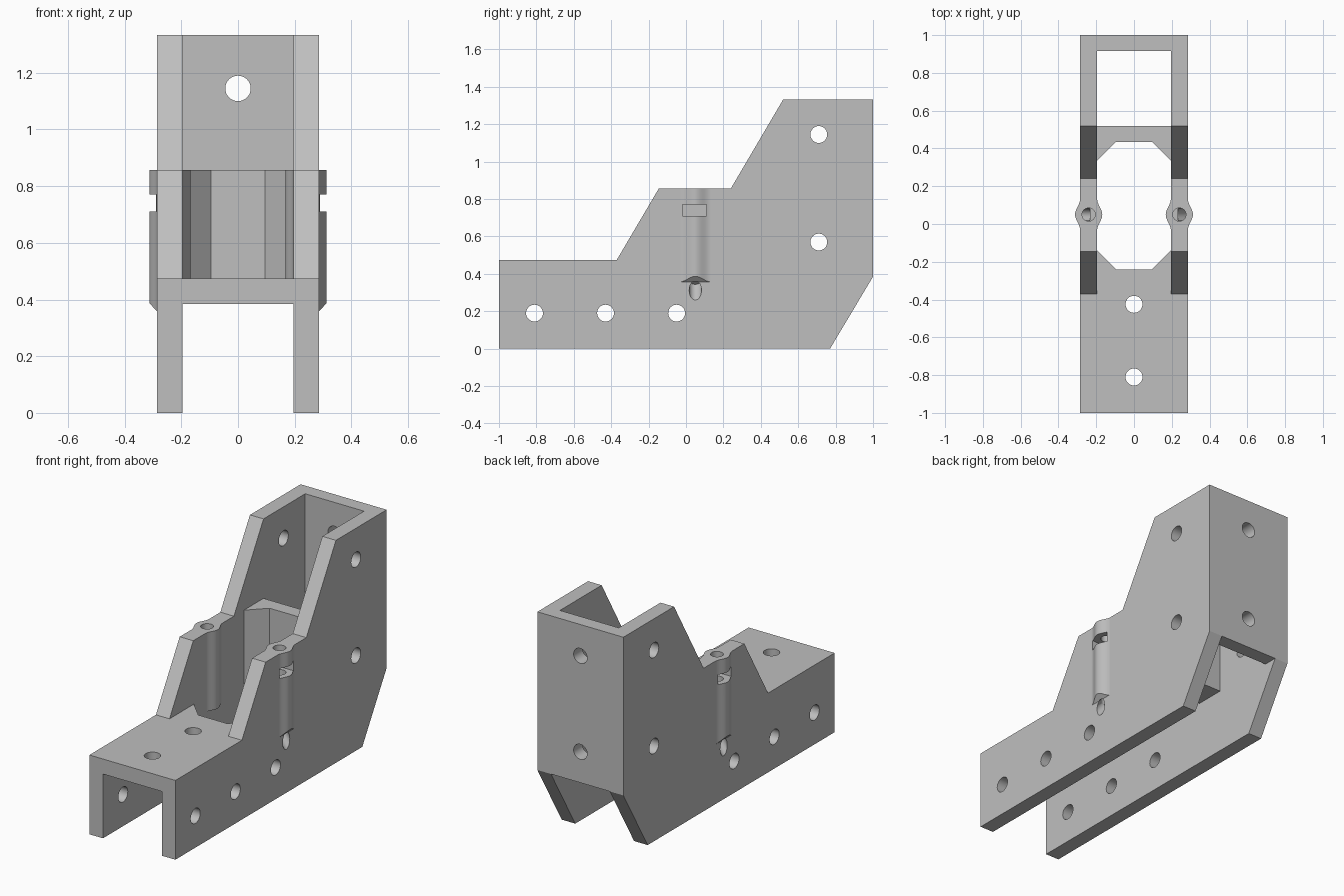
import bpy, bmesh, math
from mathutils import Vector

if "Cube" in bpy.data.objects:
    bpy.data.objects.remove(bpy.data.objects["Cube"], do_unlink=True)

grey = bpy.data.materials.new("matte_grey")
grey.use_nodes = True
grey.diffuse_color = (0.52, 0.52, 0.52, 1)
grey.node_tree.nodes["Principled BSDF"].inputs["Base Color"].default_value = (0.52, 0.52, 0.52, 1)


def prism(name, start, end):
    """Solid between two matching loops of points."""
    bm = bmesh.new()
    a = [bm.verts.new(p) for p in start]
    b = [bm.verts.new(p) for p in end]
    bm.faces.new(a)
    bm.faces.new(b)
    for i in range(len(a)):
        j = (i + 1) % len(a)
        bm.faces.new((a[i], a[j], b[j], b[i]))
    bmesh.ops.recalc_face_normals(bm, faces=bm.faces)
    me = bpy.data.meshes.new(name)
    bm.to_mesh(me)
    bm.free()
    me.materials.append(grey)
    ob = bpy.data.objects.new(name, me)
    bpy.context.scene.collection.objects.link(ob)
    return ob


def box(name, x0, x1, y0, y1, z0, z1):
    ring = [(x0, y0), (x1, y0), (x1, y1), (x0, y1)]
    return prism(name, [(x, y, z0) for x, y in ring], [(x, y, z1) for x, y in ring])


def rod(name, p, q, r, n=32):
    p, q = Vector(p), Vector(q)
    rot = (q - p).to_track_quat('Z', 'Y')
    ring = [rot @ Vector((r * math.cos(2 * math.pi * i / n), r * math.sin(2 * math.pi * i / n), 0))
            for i in range(n)]
    return prism(name, [p + v for v in ring], [q + v for v in ring])


def combine(body, tool, op):
    mod = body.modifiers.new(op, 'BOOLEAN')
    mod.operation, mod.solver, mod.object = op, 'EXACT', tool
    bpy.context.view_layer.objects.active = body
    bpy.ops.object.modifier_apply(modifier=mod.name)
    bpy.data.objects.remove(tool, do_unlink=True)


W, IN = 0.285, 0.195             # outer and inner half widths
DECK, MID, TOP = 0.475, 0.857, 1.333
UNDER = 0.385                    # underside of the deck

# Stepped side outline across the full width
outline = [(-1, 0), (0.77, 0), (1, UNDER), (1, TOP), (0.52, TOP),
           (0.24, MID), (-0.145, MID), (-0.37, DECK), (-1, DECK)]
body = prism("bracket_body", [(-W, y, z) for y, z in outline], [(W, y, z) for y, z in outline])

# Channels and open wells
combine(body, box("lower_channel", -IN, IN, -2, 2, -1, UNDER), 'DIFFERENCE')
combine(body, box("space_over_deck", -IN, IN, -2, 0.3, DECK, 2), 'DIFFERENCE')
combine(body, box("space_over_crosswall", -IN, IN, 0.2, 0.915, MID, 2), 'DIFFERENCE')
combine(body, box("back_well", -IN, IN, 0.52, 0.915, 0.2, 2), 'DIFFERENCE')
c = 0.095
octagon = [(-c, -0.24), (c, -0.24), (IN, -0.14), (IN, 0.335),
           (c, 0.435), (-c, 0.435), (-IN, 0.335), (-IN, -0.14)]
combine(body, prism("middle_well", [(x, y, 0.2) for x, y in octagon],
                    [(x, y, 2) for x, y in octagon]), 'DIFFERENCE')

# Rounded pin bosses swelling out of both faces of each side wall
PY, PX, HALF, SWELL, N = 0.05, 0.24, 0.083, 0.027, 20
for s in (-1, 1):
    for wall, d in ((W, 1), (IN, -1)):
        curve = []
        for i in range(N + 1):
            t = -1 + 2 * i / N
            curve.append((wall + d * SWELL * (1 + math.cos(math.pi * t)) / 2, PY + HALF * t))
        curve += [(PX, PY + HALF), (PX, PY - HALF)]
        slope = 1.1 if d > 0 else 0
        base = 0.357 if d > 0 else UNDER
        combine(body, prism("pin_boss",
                            [(s * x, y, base + slope * (x - W)) for x, y in curve],
                            [(s * x, y, MID) for x, y in curve]), 'UNION')

# Pin holes that bend outward, with a nut slot near the top
for s in (-1, 1):
    combine(body, rod("pin_hole", (s * PX, PY, 0.36), (s * PX, PY, 1), 0.035), 'DIFFERENCE')
    combine(body, rod("pin_exit", (s * PX, PY, 0.365), (s * 0.36, PY, 0.222), 0.033), 'DIFFERENCE')
    xs = sorted((s * 0.2, s * 0.4))
    combine(body, box("nut_slot", xs[0], xs[1], PY - 0.068, PY + 0.06, 0.71, 0.77), 'DIFFERENCE')

# Screw holes through the sides, deck and back wall
R = 0.045
for y, z in ((-0.81, 0.19), (-0.43, 0.19), (-0.05, 0.19), (0.71, 0.57), (0.71, 1.145)):
    combine(body, rod("side_hole", (-1, y, z), (1, y, z), R), 'DIFFERENCE')
for y in (-0.81, -0.425):
    combine(body, rod("deck_hole", (0, y, 0.2), (0, y, 1), R), 'DIFFERENCE')
for z in (0.57, 1.145):
    combine(body, rod("back_hole", (0, 0.7, z), (0, 1.2, z), R), 'DIFFERENCE')

# Smooth round surfaces, crisp flat ones
for ob in bpy.context.selected_objects:
    ob.select_set(False)
body.select_set(True)
bpy.context.view_layer.objects.active = body
bpy.ops.object.shade_smooth_by_angle(angle=math.radians(25))
weighted = body.modifiers.new("weighted_normals", 'WEIGHTED_NORMAL')
weighted.keep_sharp = True
weighted.weight = 100
